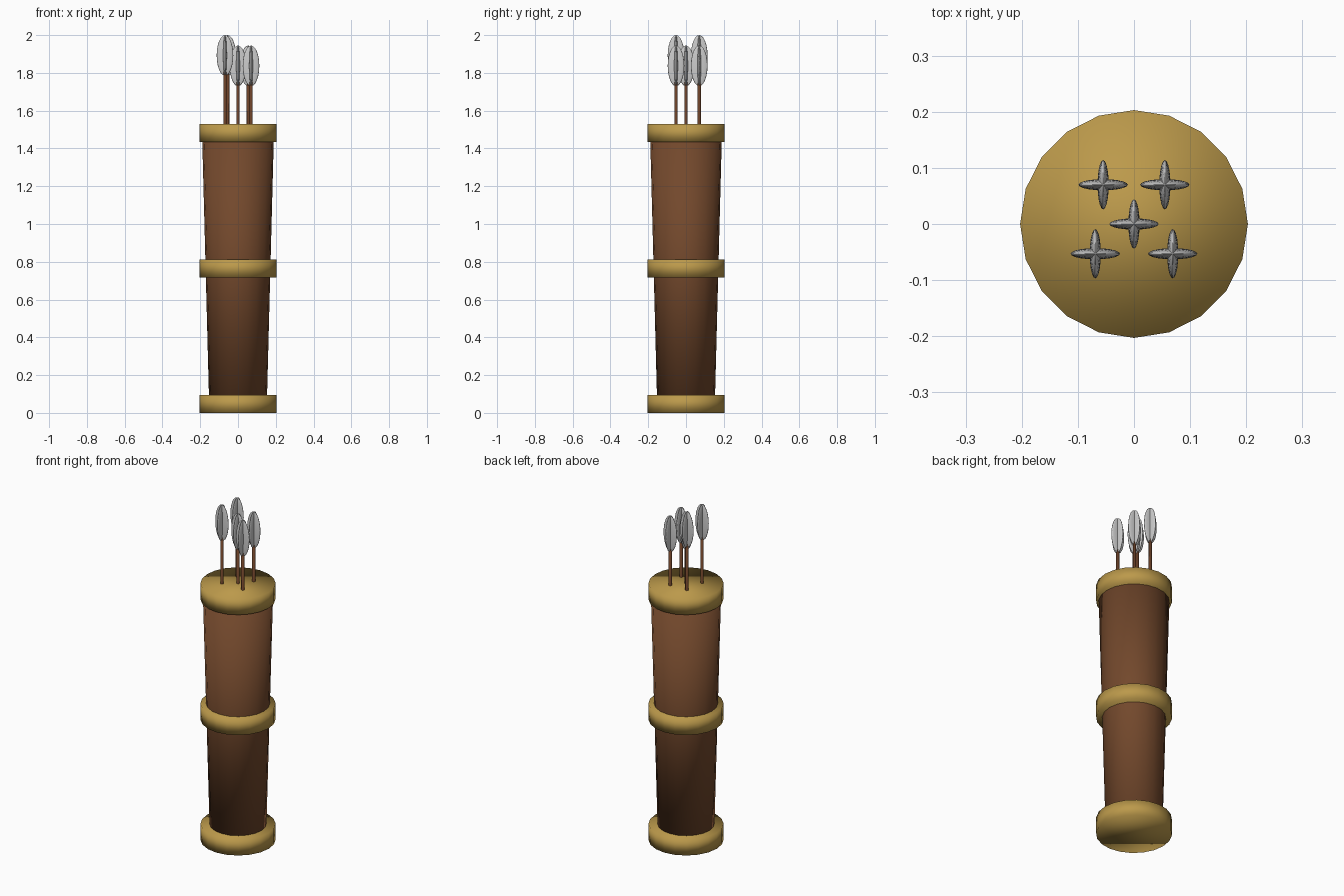
import bpy
import math

if "Cube" in bpy.data.objects:
    bpy.data.objects.remove(bpy.data.objects["Cube"])


def material(name, rgb):
    m = bpy.data.materials.new(name)
    m.diffuse_color = (*rgb, 1)
    m.use_nodes = True
    m.node_tree.nodes["Principled BSDF"].inputs["Base Color"].default_value = m.diffuse_color
    return m


GOLD = material("gold_trim", (0.50, 0.32, 0.07))
LEATHER = material("leather", (0.17, 0.065, 0.025))
WOOD = material("wood", (0.14, 0.05, 0.02))


def finish(name, mat=None):
    ob = bpy.context.object
    ob.name = name
    bpy.ops.object.shade_smooth()
    if mat:
        ob.data.materials.append(mat)
    return ob


def tapered(name, x, y, z0, z1, r0, r1, sides, mat):
    bpy.ops.mesh.primitive_cone_add(vertices=sides, radius1=r0, radius2=r1, depth=z1 - z0,
                                    location=(x, y, (z0 + z1) / 2))
    return finish(name, mat)


# Tapered leather tube
tapered("quiver_body", 0, 0, 0.02, 1.51, 0.152, 0.191, 20, LEATHER)

# Three trim bands; the top and bottom ones close the tube
for name, z in (("bottom_band", 0), ("middle_band", 0.718), ("top_band", 1.435)):
    tapered(name, 0, 0, z, z + 0.095, 0.203, 0.203, 20, GOLD)

# Arrows: shaft plus two crossed flattened feathers
VANE_LENGTH = 0.215
arrows = [(0, 0, 1.945), (-0.055, 0.07, 2.0), (0.055, 0.07, 1.945),
          (-0.069, -0.053, 2.0), (0.069, -0.053, 1.945)]
for i, (x, y, top) in enumerate(arrows, 1):
    tapered(f"arrow_shaft_{i}", x, y, 0.9, top - VANE_LENGTH / 2, 0.009, 0.009, 12, WOOD)
    for j in range(2):
        bpy.ops.mesh.primitive_uv_sphere_add(segments=20, ring_count=12, radius=1,
                                             location=(x, y, top - VANE_LENGTH / 2),
                                             rotation=(0, 0, j * math.pi / 2))
        vane = finish(f"arrow_feather_{i}_{j + 1}")
        vane.scale = (0.044, 0.01, VANE_LENGTH / 2)
